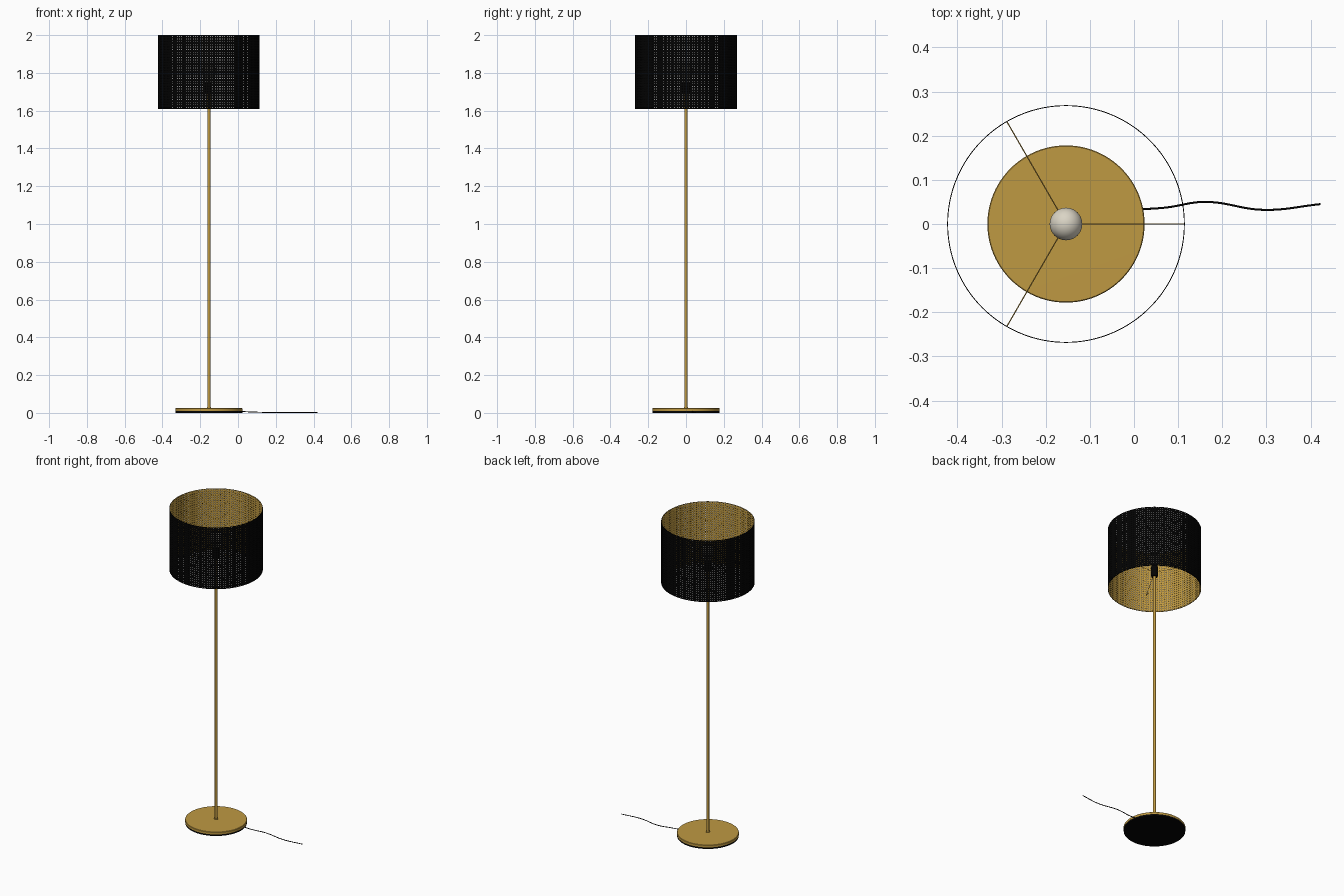
import bpy, bmesh, math
from mathutils import Vector

cube = bpy.data.objects.get("Cube")
if cube:
    bpy.data.objects.remove(cube, do_unlink=True)

CX = -0.154          # axis of the lamp
SHADE_R = 0.269


def material(name, rgb, rough=0.5):
    m = bpy.data.materials.new(name)
    m.use_nodes = True
    m.diffuse_color = (*rgb, 1)
    bsdf = m.node_tree.nodes["Principled BSDF"]
    bsdf.inputs["Base Color"].default_value = (*rgb, 1)
    bsdf.inputs["Roughness"].default_value = rough
    return m


gold = material("brushed gold", (0.52, 0.32, 0.055))
black = material("matte black", (0.001, 0.001, 0.001))
cream = material("bulb glass", (0.70, 0.66, 0.56))


def add_mesh(name, bm, mats):
    me = bpy.data.meshes.new(name)
    bm.to_mesh(me)
    bm.free()
    for m in mats:
        me.materials.append(m)
    ob = bpy.data.objects.new(name, me)
    bpy.context.collection.objects.link(ob)
    bpy.ops.object.select_all(action="DESELECT")
    bpy.context.view_layer.objects.active = ob
    ob.select_set(True)
    bpy.ops.object.shade_smooth_by_angle(angle=math.radians(35))
    return ob


def lathe(name, profile, mat, steps=64):
    """Spin a (radius, height) profile around the lamp axis."""
    bm = bmesh.new()
    vs = [bm.verts.new((CX + r, 0, z)) for r, z in profile]
    es = [bm.edges.new(pair) for pair in zip(vs, vs[1:])]
    bmesh.ops.spin(bm, geom=vs + es, cent=(CX, 0, 0), axis=(0, 0, 1),
                   angle=math.tau, steps=steps)
    bmesh.ops.remove_doubles(bm, verts=bm.verts, dist=1e-5)
    bmesh.ops.recalc_face_normals(bm, faces=bm.faces)
    return add_mesh(name, bm, [mat])


def rod(name, a, b, radius, mat, sides=8):
    a, b = Vector(a), Vector(b)
    bm = bmesh.new()
    bmesh.ops.create_cone(bm, cap_ends=True, segments=sides, radius1=radius,
                          radius2=radius, depth=(b - a).length)
    turn = (b - a).to_track_quat("Z", "Y").to_matrix()
    bmesh.ops.rotate(bm, verts=bm.verts, matrix=turn)
    bmesh.ops.translate(bm, verts=bm.verts, vec=(a + b) / 2)
    return add_mesh(name, bm, [mat])


# Weighted base: black underside, gold cover
lathe("base_pad", [(0, 0), (0.177, 0), (0.177, 0.011), (0, 0.011)], black, 96)
lathe("base_cover", [(0, 0.010), (0.178, 0.010), (0.178, 0.023),
                     (0.176, 0.025), (0, 0.026)], gold, 96)

# Pole with a small collar at the foot
rod("pole", (CX, 0, 0.02), (CX, 0, 1.70), 0.008, gold, 24)
lathe("pole_collar", [(0, 0.025), (0.011, 0.025), (0.011, 0.032), (0, 0.032)], gold, 24)

# Socket and bulb
lathe("socket", [(0, 1.69), (0.018, 1.69), (0.020, 1.695), (0.020, 1.755),
                 (0, 1.755)], black, 32)
ball = [(0.037 * math.cos(t), 1.81 + 0.037 * math.sin(t))
        for t in (math.radians(-45 + 135 * i / 14) for i in range(15))]
lathe("bulb", [(0, 1.75), (0.016, 1.75), (0.018, 1.765)] + ball, cream, 32)

# Spokes that hold the shade
for i in range(3):
    a = math.tau * i / 3
    c, s = math.cos(a), math.sin(a)
    rod(f"shade_spoke_{i + 1}", (CX + 0.015 * c, 0.015 * s, 1.72),
        (CX + (SHADE_R - 0.001) * c, (SHADE_R - 0.001) * s, 1.72), 0.0013, gold)

# Perforated drum shade, black outside and gold inside
COLS, ROWS, LOW, HIGH = 128, 28, 1.61, 2.0
bm = bmesh.new()
rings = []
for r in range(ROWS + 1):
    z = LOW + (HIGH - LOW) * r / ROWS
    rings.append([bm.verts.new((CX + SHADE_R * math.cos(math.tau * k / COLS),
                                SHADE_R * math.sin(math.tau * k / COLS), z))
                  for k in range(COLS)])
for lo, hi in zip(rings, rings[1:]):
    for k in range(COLS):
        n = (k + 1) % COLS
        bm.faces.new((lo[k], lo[n], hi[n], hi[k]))
bm.normal_update()
holes = list(bm.faces)
bmesh.ops.inset_individual(bm, faces=holes, thickness=0.005, use_even_offset=True)
bmesh.ops.delete(bm, geom=holes, context="FACES")
shade = add_mesh("shade", bm, [black, gold])
wall = shade.modifiers.new("wall", "SOLIDIFY")
wall.thickness = 0.002
wall.offset = -1
wall.material_offset = 1
wall.material_offset_rim = 0

# Power cord lying on the floor
curve = bpy.data.curves.new("power_cord", "CURVE")
curve.dimensions = "3D"
curve.bevel_depth = 0.0023
curve.bevel_resolution = 2
curve.materials.append(black)
path = [(0.01, 0.033, 0.008), (0.07, 0.037, 0.005), (0.16, 0.050, 0.0024),
        (0.295, 0.032, 0.0024), (0.422, 0.045, 0.0024)]
spline = curve.splines.new("BEZIER")
spline.bezier_points.add(len(path) - 1)
for p, co in zip(spline.bezier_points, path):
    p.co = co
    p.handle_left_type = p.handle_right_type = "AUTO"
spline.use_smooth = True
bpy.context.collection.objects.link(bpy.data.objects.new("power_cord", curve))
